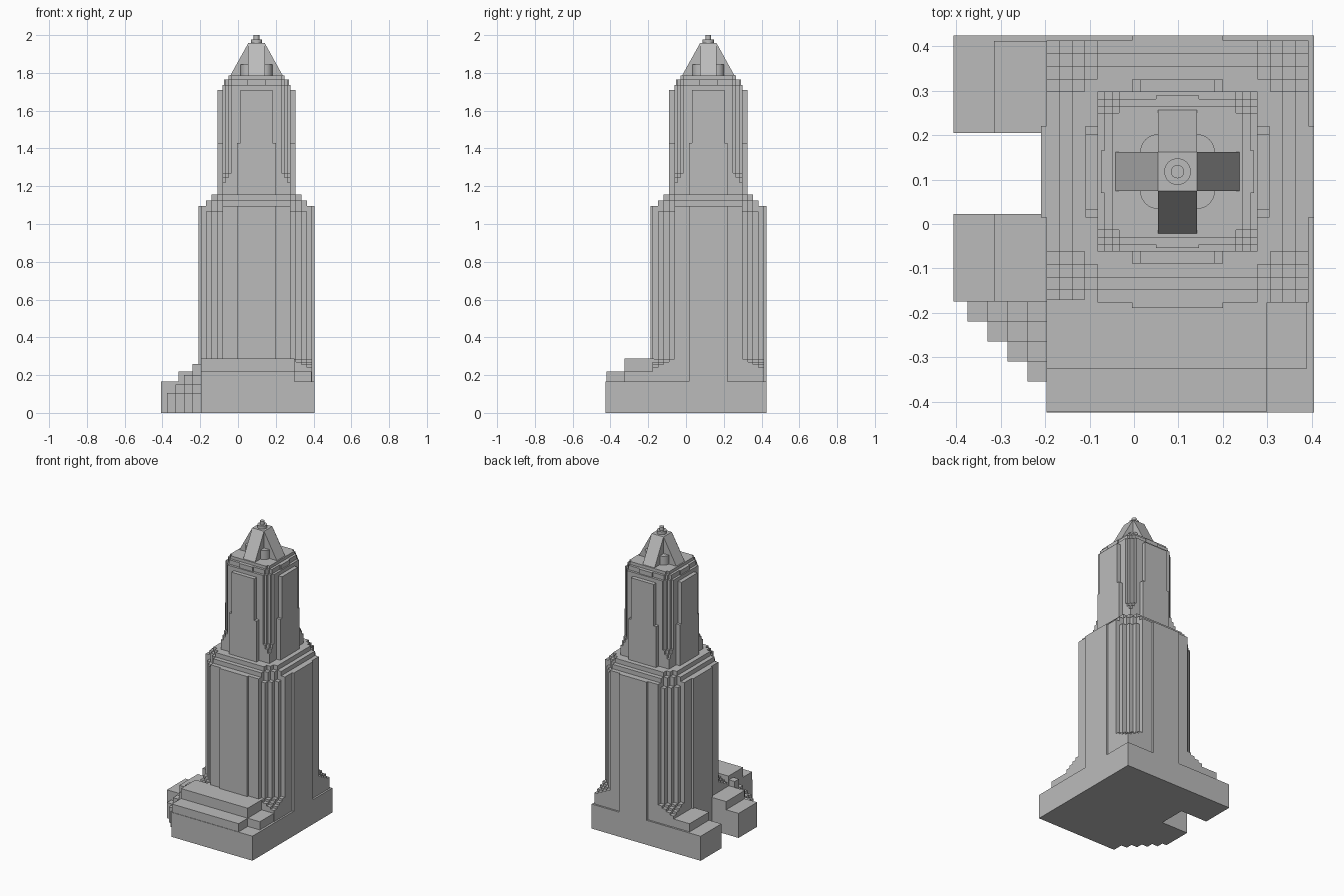
import bpy
import bmesh
from math import radians
from mathutils import Matrix, Vector

cube = bpy.data.objects.get("Cube")
if cube:
    bpy.data.objects.remove(cube, do_unlink=True)

stone = bpy.data.materials.new("grey stone")
stone.use_nodes = True
GREY = (0.5, 0.5, 0.5, 1)
stone.diffuse_color = GREY
stone.node_tree.nodes["Principled BSDF"].inputs["Base Color"].default_value = GREY

CX, CY = 0.098, 0.118   # tower axis


def finish(name, bm):
    mesh = bpy.data.meshes.new(name)
    bmesh.ops.recalc_face_normals(bm, faces=bm.faces)
    bm.to_mesh(mesh)
    bm.free()
    mesh.materials.append(stone)
    obj = bpy.data.objects.new(name, mesh)
    bpy.context.collection.objects.link(obj)
    return obj


def blocks(name, boxes):
    """One object made of boxes given as x range, y range, z range."""
    bm = bmesh.new()
    for x0, x1, y0, y1, z0, z1 in boxes:
        size = Vector((x1 - x0, y1 - y0, z1 - z0))
        mid = Vector((x0 + x1, y0 + y1, z0 + z1)) / 2
        bmesh.ops.create_cube(bm, size=1, matrix=Matrix.Translation(mid) @ Matrix.Diagonal(size).to_4x4())
    return finish(name, bm)


def axial(hx, hy, z0, z1):
    """Box centred on the tower axis."""
    return (CX - hx, CX + hx, CY - hy, CY + hy, z0, z1)


def cross(long, wide, z0, z1):
    return [axial(long, wide, z0, z1), axial(wide, long, z0, z1)]


def notched(steps, total, z0, z1):
    """Plan with staircase corners: one box for each pair of step indices adding up to total."""
    n = len(steps)
    return [axial(steps[i], steps[total - i], z0, z1)
            for i in range(n) if 0 <= total - i < n]


def cylinder(name, x, y, r, z0, z1, sides=32):
    bm = bmesh.new()
    bmesh.ops.create_cone(bm, cap_ends=True, segments=sides, radius1=r, radius2=r, depth=z1 - z0,
                          matrix=Matrix.Translation((x, y, (z0 + z1) / 2)))
    obj = finish(name, bm)
    bpy.ops.object.select_all(action='DESELECT')
    bpy.context.view_layer.objects.active = obj
    obj.select_set(True)
    bpy.ops.object.shade_smooth_by_angle(angle=radians(40))


# Plinth and front terraces
WEST, EAST, SOUTH, NORTH = -0.197, 0.405, -0.425, 0.425
LOW, MID, HIGH = 0.165, 0.22, 0.287
blocks("base", [(WEST, EAST, SOUTH, NORTH, 0, LOW)])
blocks("front_terrace", [
    (WEST, 0.3, SOUTH + 0.003, -0.17, LOW, MID),
    (WEST, 0.39, -0.325, -0.17, LOW, MID),
    (WEST, 0.3, -0.325, -0.17, MID, HIGH),
])

# Side wings, each with a raised inner step
for name, y0, y1, top_y in (("front_wing", -0.175, 0.022, 0.022), ("back_wing", 0.205, NORTH, 0.412)):
    blocks(name, [(-0.407, WEST, y0, y1, 0, LOW), (-0.315, WEST, y0, top_y, LOW, MID)])

# Corner stair, rising towards the tower
xs = [-0.375, -0.33, -0.285, -0.24, WEST]
ys = [-0.175, -0.22, -0.265, -0.31, -0.355]
rise = [0.105, 0.15, 0.2, 0.26]
blocks("corner_stair", [(xs[c], xs[c + 1], ys[r + 1], ys[r], 0, rise[c - r])
                        for c in range(4) for r in range(c + 1)])

# Lower shaft: stepped foot, notched corners, stepped shoulders
a = [0.295, 0.267, 0.238, 0.209, 0.18]
TOP = 1.095
foot = []
for total in range(4):
    foot += notched(a, total, LOW, 0.24 + 0.015 * total)
blocks("lower_foot", foot)
blocks("lower_shaft", notched(a, 4, LOW, TOP - 0.03) + cross(a[0], a[4], LOW, TOP))
blocks("lower_pilasters", cross(0.307, 0.103, 0, TOP))
shoulder = notched(a, 5, 1, TOP + 0.03) + notched(a, 6, 1, TOP + 0.06)
blocks("shoulders", shoulder)

# Upper shaft: stepped foot, notched corners, two-stage pilasters
b = [0.18, 0.164, 0.148, 0.132]
foot = []
for total in range(3):
    foot += notched(b, total, 1.1, 1.22 + 0.025 * total)
blocks("upper_foot", foot)
blocks("upper_shaft", notched(b, 3, 1.1, 1.735))
blocks("upper_pilasters", cross(0.207, 0.103, 1.1, 1.43) + cross(0.207, 0.085, 1.4, 1.71))

# Stepped cap beneath the crown
blocks("cap", notched(b[1:], 2, 1.7, 1.765) + cross(0.172, 0.048, 1.7, 1.765)
       + notched(b[2:], 1, 1.7, 1.785))

# Crown: two crossing trapezoid walls with sloped ends
DECK, PEAK, HALF = 1.78, 1.957, 0.044
profile = [(-0.142, DECK), (0.142, DECK), (HALF, PEAK), (-HALF, PEAK)]
for name, turned in (("crown_wall_side", False), ("crown_wall_front", True)):
    bm = bmesh.new()
    verts = [bm.verts.new((CX - HALF, CY + p, z) if turned else (CX + p, CY - HALF, z))
             for p, z in profile]
    face = bm.faces.new(verts)
    out = bmesh.ops.extrude_face_region(bm, geom=[face])
    moved = [g for g in out["geom"] if isinstance(g, bmesh.types.BMVert)]
    shift = (2 * HALF, 0, 0) if turned else (0, 2 * HALF, 0)
    bmesh.ops.translate(bm, verts=moved, vec=shift)
    finish(name, bm)

# Round turrets in the crown corners
for sx in (-1, 1):
    for sy in (-1, 1):
        side = ("left" if sx > 0 else "right") + ("_back" if sy > 0 else "_front")
        cylinder("turret_" + side, CX + sx * HALF, CY + sy * HALF, 0.04, DECK, 1.845)

# Finial
cylinder("finial_base", CX, CY, 0.03, PEAK - 0.005, 1.977)
cylinder("finial_tip", CX, CY, 0.015, 1.97, 2)
